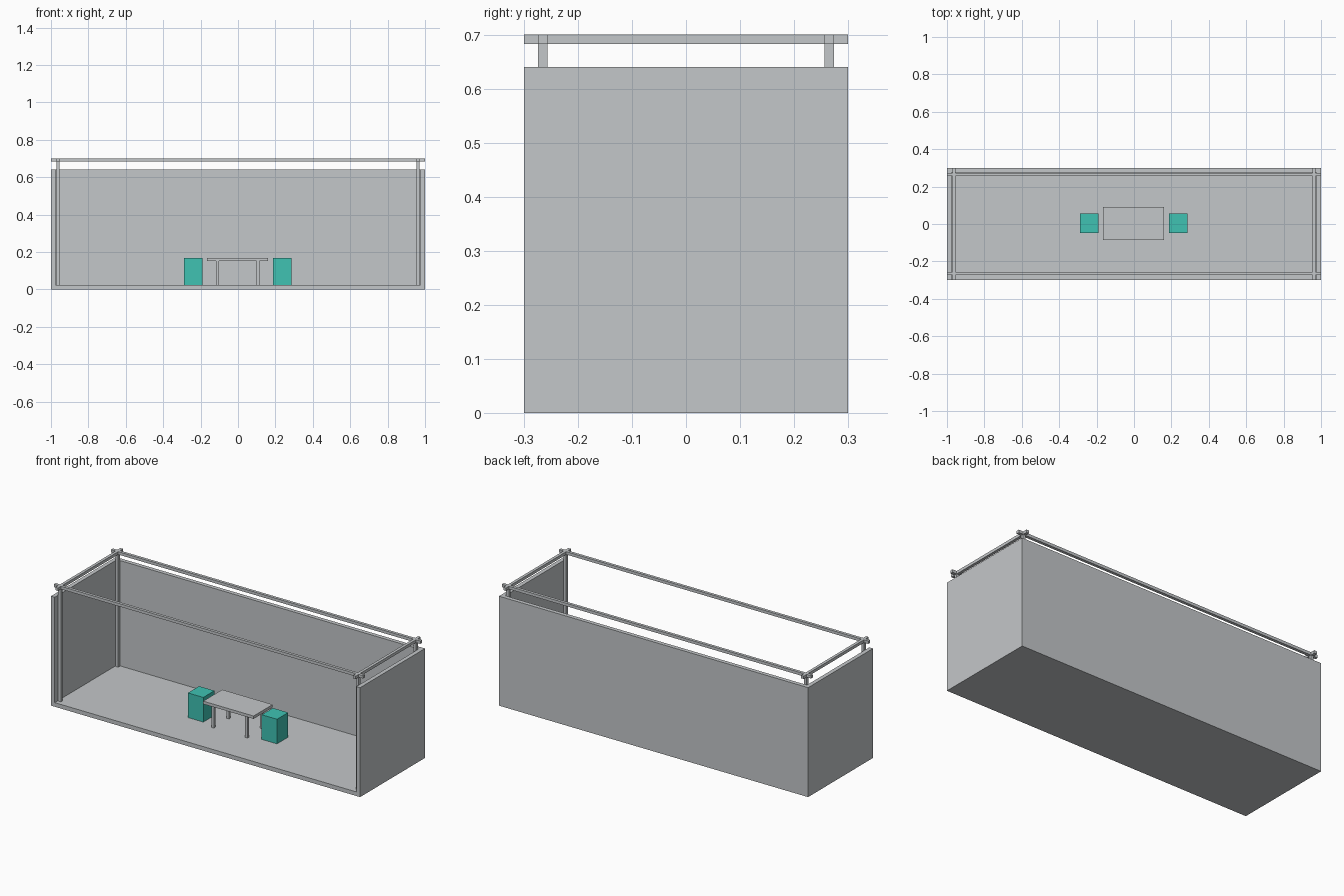
import bpy

cube = bpy.data.objects.get("Cube")
if cube:
    bpy.data.objects.remove(cube, do_unlink=True)


def material(name, rgb):
    mat = bpy.data.materials.new(name)
    mat.use_nodes = True
    mat.diffuse_color = (*rgb, 1)
    mat.node_tree.nodes["Principled BSDF"].inputs["Base Color"].default_value = (*rgb, 1)
    return mat


grey = material("light grey", (0.55, 0.57, 0.585))
teal = material("teal", (0.05, 0.54, 0.45))


def box(name, x, y, z, mat=grey):
    """Box spanning the (low, high) ranges given for each axis."""
    spans = (x, y, z)
    bpy.ops.mesh.primitive_cube_add(size=1, location=[(a + b) / 2 for a, b in spans])
    obj = bpy.context.object
    obj.name = name
    obj.scale = [b - a for a, b in spans]
    bpy.ops.object.transform_apply(location=False, rotation=False, scale=True)
    obj.data.materials.append(mat)
    return obj


def around(c, width):
    return (c - width / 2, c + width / 2)


W, D, T = 1.0, 0.3, 0.024      # half width, half depth, panel thickness
WALL_TOP, TOP = 0.64, 0.70
BAR = 0.017                    # square frame section
FX, FY = 0.963, 0.265          # frame centre lines
SIDES = (("left", 1), ("right", -1))
ENDS = (("front", -1), ("back", 1))

# Open-fronted shell
box("floor", (-W, W), (-D, D), (0, T))
box("back_wall", (-W + T, W - T), (D - T, D), (T, WALL_TOP))
for side, s in SIDES:
    box(side + "_wall", around(s * (W - T / 2), T), (-D, D), (T, WALL_TOP))

# Overhead frame of crossing beams on corner posts
for end, e in ENDS:
    box(end + "_beam", (-W, W), around(e * FY, BAR), (TOP - BAR, TOP))
for side, s in SIDES:
    box(side + "_beam", around(s * FX, BAR), (-D, D), (TOP - BAR, TOP))
    for end, e in ENDS:
        box(f"{end}_{side}_post", around(s * FX, BAR), around(e * FY, BAR), (T, TOP - BAR))

# Table
box("table_top", (-0.165, 0.161), (-0.086, 0.09), (0.151, 0.168))
for side, s in SIDES:
    for end, e in ENDS:
        box(f"table_{end}_{side}_leg", around(s * 0.109 - 0.001, 0.016),
            around(e * 0.07, 0.016), (T, 0.151))

# Block stools at each end of the table
for side, s in SIDES:
    box(side + "_stool", around(s * 0.2385 - 0.002, 0.099), (-0.048, 0.055), (T, 0.168), teal)
